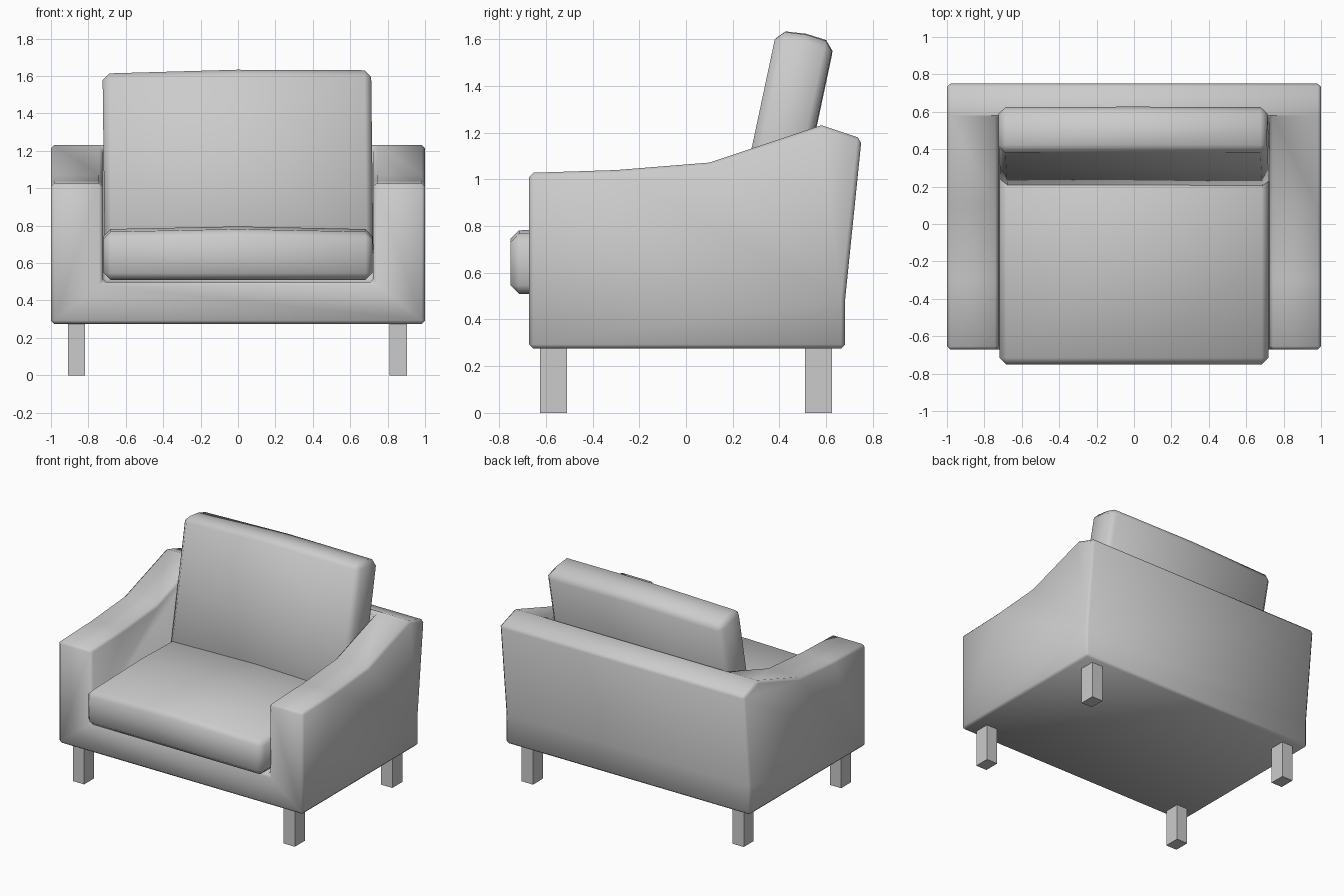
import bpy, bmesh
from math import radians

if "Cube" in bpy.data.objects:
    bpy.data.objects.remove(bpy.data.objects["Cube"], do_unlink=True)

grey = bpy.data.materials.new("light_grey")
grey.use_nodes = True
colour = (0.6, 0.6, 0.6, 1)
grey.diffuse_color = colour
grey.node_tree.nodes["Principled BSDF"].inputs["Base Color"].default_value = colour


def finish(name, bm, smooth=True):
    bmesh.ops.recalc_face_normals(bm, faces=bm.faces)
    for f in bm.faces:
        f.smooth = smooth
    mesh = bpy.data.meshes.new(name)
    bm.to_mesh(mesh)
    bm.free()
    mesh.materials.append(grey)
    obj = bpy.data.objects.new(name, mesh)
    bpy.context.collection.objects.link(obj)
    return obj


def prism(name, profile, half):
    """Side profile of (y, z) points extruded across x."""
    bm = bmesh.new()
    face = bm.faces.new([bm.verts.new((-half, y, z)) for y, z in profile])
    ext = bmesh.ops.extrude_face_region(bm, geom=[face])
    for v in ext["geom"]:
        if isinstance(v, bmesh.types.BMVert):
            v.co.x = half
    return finish(name, bm)


def bevel(obj, width):
    mod = obj.modifiers.new("soft_edges", "BEVEL")
    mod.width = width
    mod.segments = 1
    mod.limit_method = "ANGLE"
    mod.angle_limit = radians(42)


def cushion(name, size, loc, rot, puff):
    """Chamfered box with a gently domed top."""
    bm = bmesh.new()
    bmesh.ops.create_cube(bm, size=1)
    bmesh.ops.subdivide_edges(bm, edges=bm.edges, cuts=1, use_grid_fill=True)
    bmesh.ops.scale(bm, vec=size, verts=bm.verts)
    for v in bm.verts:
        if v.co.z > 0.01:
            v.co.z += puff * ((abs(v.co.x) < 0.01) + (abs(v.co.y) < 0.01))
    obj = finish(name, bm)
    obj.location = loc
    obj.rotation_euler = rot
    bevel(obj, 0.036)


# Frame: sloping arms, back and base, hollowed for the cushions
frame = prism("frame", [(-0.672, 0.275), (-0.672, 1.028), (-0.3, 1.04), (0.1, 1.072),
                        (0.58, 1.232), (0.752, 1.175), (0.682, 0.49), (0.682, 0.275)], 1)
hollow = prism("hollow_cutter", [(-1, 0.5), (-1, 1.6), (0.6, 1.6), (0.49, 0.5)], 0.725)
hollow.hide_render = True
cut = frame.modifiers.new("hollow", "BOOLEAN")
cut.operation = "DIFFERENCE"
cut.solver = "EXACT"
cut.object = hollow
bpy.context.view_layer.objects.active = frame
bpy.ops.object.modifier_apply(modifier=cut.name)
bpy.data.objects.remove(hollow, do_unlink=True)
bevel(frame, 0.018)

# Cushions
cushion("seat_cushion", (1.436, 1.2, 0.256), (0, -0.152, 0.638), (0, 0, 0), 0.015)
cushion("back_cushion", (1.436, 0.25, 0.99), (0, 0.407, 1.116),
        (radians(-12), radians(-0.7), 0), 0.012)

# Legs
for side, x in (("left", 0.857), ("right", -0.864)):
    for end, y in (("front", -0.568), ("back", 0.568)):
        bm = bmesh.new()
        bmesh.ops.create_cube(bm, size=1)
        bmesh.ops.scale(bm, vec=(0.092, 0.116, 0.29), verts=bm.verts)
        bmesh.ops.translate(bm, vec=(x, y, 0.145), verts=bm.verts)
        finish(f"{end}_{side}_leg", bm, smooth=False)
